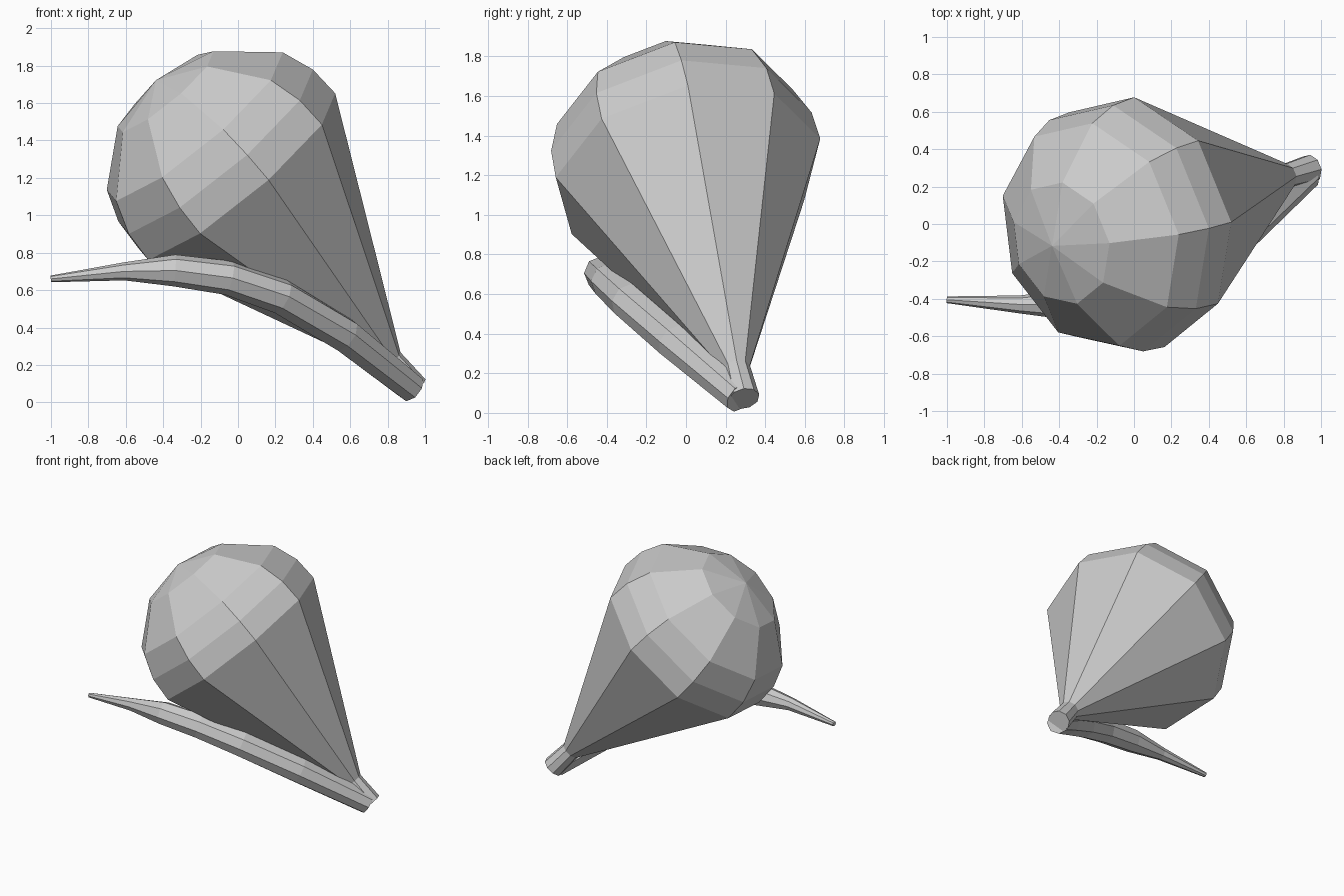
import bpy, bmesh
from math import cos, sin, tau
from mathutils import Vector

if "Cube" in bpy.data.objects:
    bpy.data.objects.remove(bpy.data.objects["Cube"])


def loft(name, rings, sides, ref, tip=None):
    """Skin flat-faced rings (centre, axis, radius); cap ends or close to a tip point."""
    bm = bmesh.new()
    loops = []
    for centre, axis, radius in rings:
        u = (ref - axis * ref.dot(axis)).normalized()
        v = axis.cross(u)
        loops.append([bm.verts.new(centre + radius * (u * cos(tau * i / sides) + v * sin(tau * i / sides)))
                      for i in range(sides)])
    for a, b in zip(loops, loops[1:]):
        for i in range(sides):
            j = (i + 1) % sides
            bm.faces.new((a[i], a[j], b[j], b[i]))
    bm.faces.new(loops[0][::-1])
    if tip is None:
        bm.faces.new(loops[-1])
    else:
        t = bm.verts.new(tip)
        for i in range(sides):
            bm.faces.new((loops[-1][i], loops[-1][(i + 1) % sides], t))
    bmesh.ops.recalc_face_normals(bm, faces=bm.faces[:])
    mesh = bpy.data.meshes.new(name)
    bm.to_mesh(mesh)
    bm.free()
    obj = bpy.data.objects.new(name, mesh)
    bpy.context.collection.objects.link(obj)
    return obj


# Bulb: nine-sided dome with a straight cone down to a short neck, on a tilted axis
centre = Vector((-0.01, 0.01, 1.21))
axis = Vector((-0.63, -0.187, 0.754)).normalized()
profile = [(-1.51, 0.08), (-1.31, 0.07), (0, 0.69), (0.177, 0.68), (0.354, 0.615), (0.6, 0.335)]
loft("bulb", [(centre + axis * s, axis, r) for s, r in profile], 9,
     Vector((0.768, 0, 0.64)), centre + axis * 0.68)

# Stalk: curved tapering rod that starts at the end of the neck
path = [((0.93, 0.27, 0.075), 0.08), ((0.57, -0.06, 0.36), 0.095), ((0.23, -0.29, 0.565), 0.095),
        ((-0.05, -0.39, 0.665), 0.092), ((-0.34, -0.43, 0.705), 0.085),
        ((-0.61, -0.43, 0.70), 0.048), ((-1.0, -0.405, 0.66), 0.018)]
points = [Vector(p) for p, r in path]
rings = []
for i, (p, r) in enumerate(path):
    tangent = points[min(i + 1, len(points) - 1)] - points[max(i - 1, 0)]
    rings.append((points[i], tangent.normalized(), r))
loft("stalk", rings, 8, Vector((0, 0, 1)))
